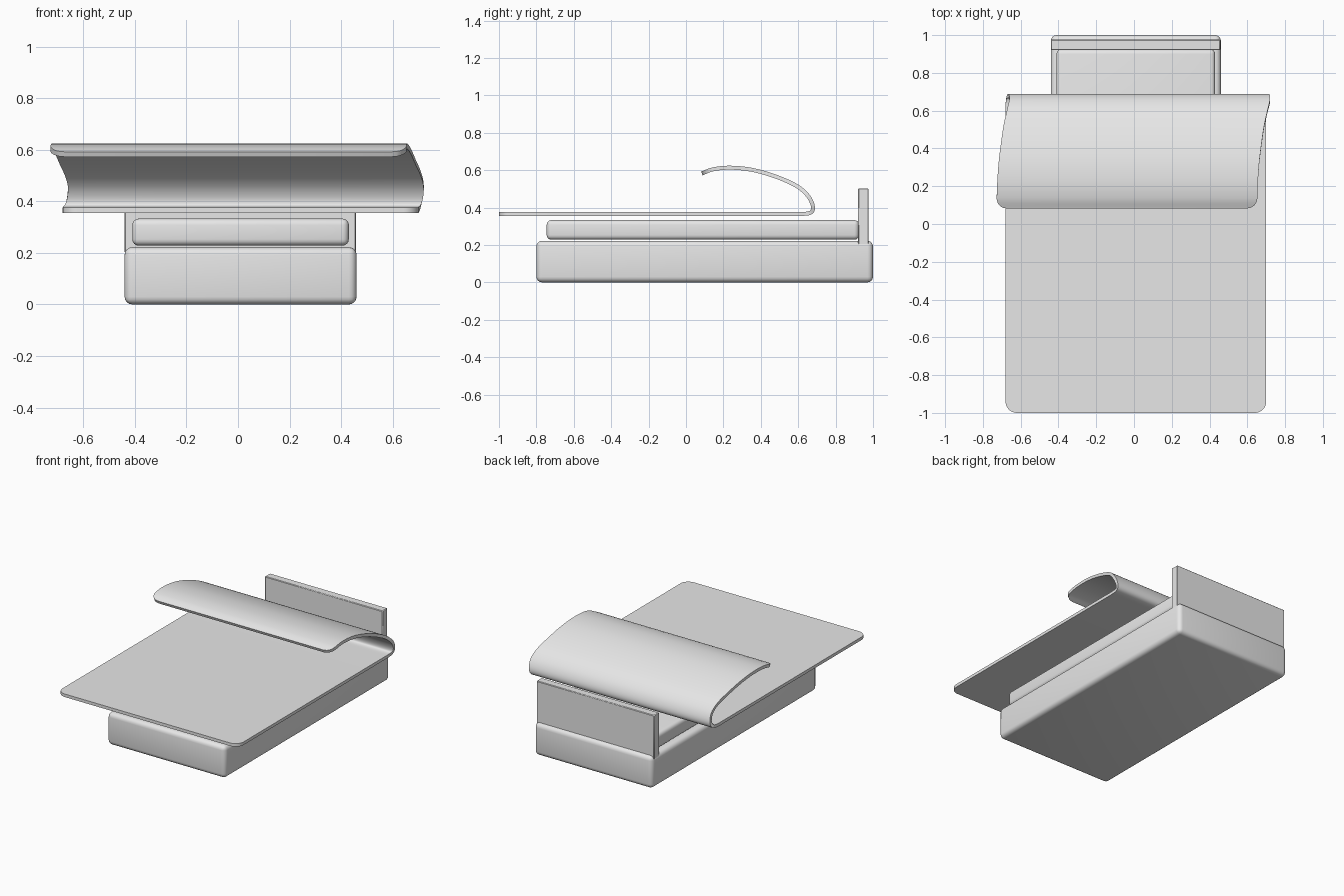
import bpy, bmesh, math
from mathutils import Vector

if "Cube" in bpy.data.objects:
    bpy.data.objects.remove(bpy.data.objects["Cube"])

grey = bpy.data.materials.new("light_grey")
grey.diffuse_color = (0.8, 0.8, 0.8, 1)
grey.use_nodes = True
grey.node_tree.nodes["Principled BSDF"].inputs["Base Color"].default_value = grey.diffuse_color


def finish(ob, angle=40):
    ob.data.materials.append(grey)
    bpy.ops.object.select_all(action='DESELECT')
    ob.select_set(True)
    bpy.context.view_layer.objects.active = ob
    bpy.ops.object.shade_smooth_by_angle(angle=math.radians(angle))


def box(name, lo, hi, bevel, segments=4):
    lo, hi = Vector(lo), Vector(hi)
    bm = bmesh.new()
    bmesh.ops.create_cube(bm, size=1)
    for v in bm.verts:
        v.co = Vector([(lo[i] + hi[i]) / 2 + v.co[i] * (hi[i] - lo[i]) for i in range(3)])
    if bevel:
        bmesh.ops.bevel(bm, geom=bm.edges[:], offset=bevel, segments=segments,
                        profile=0.5, affect='EDGES')
    me = bpy.data.meshes.new(name)
    bm.to_mesh(me)
    bm.free()
    ob = bpy.data.objects.new(name, me)
    bpy.context.collection.objects.link(ob)
    finish(ob)
    return ob


# bed frame, mattress and headboard
box("bed_base", (-0.44, -0.80, 0), (0.46, 1.0, 0.222), 0.03)
box("mattress", (-0.41, -0.745, 0.228), (0.43, 0.925, 0.333), 0.025)
box("headboard", (-0.44, 0.92, 0.20), (0.457, 0.976, 0.502), 0.004, 1)

# blanket: side profile as (y, z, sideways shift), curling back over itself
HALF, R = 0.69, 0.06
profile = [Vector(p) for p in [
    (0.60, .366, .010), (0.655, .369, .012), (0.677, .385, .020), (0.675, .42, .028),
    (0.65, .465, .030), (0.60, .51, .018), (0.52, .55, 0), (0.42, .585, -.015),
    (0.32, .607, -.027), (0.22, .613, -.034), (0.14, .603, -.037), (0.085, .582, -.038)]]


def catmull(a, b, c, d, t):
    return 0.5 * (2 * b + (c - a) * t + (2 * a - 5 * b + 4 * c - d) * t * t
                  + (3 * b - a - 3 * c + d) * t ** 3)


# flat part, with extra rows at the rounded front corners
rows = [Vector((-1 + R * (1 - math.cos(i * math.pi / 16)), .366, .01)) for i in range(9)]
rows += [Vector((-0.5, .366, .01)), Vector((0.2, .366, .01))]
ext = [Vector((0.5, .366, .01))] + profile + [2 * profile[-1] - profile[-2]]
for k in range(1, len(ext) - 2):
    n = 12 if k == len(ext) - 3 else 5
    rows += [catmull(*ext[k - 1:k + 3], i / n) for i in range(n)]
rows.append(profile[-1])

# distance along the sheet, used to round its four corners
dist = [0]
for a, b in zip(rows, rows[1:]):
    dist.append(dist[-1] + (b - a).length)
bm = bmesh.new()
previous = None
for p, s in zip(rows, dist):
    e = min(s, dist[-1] - s, R)
    w = HALF - R + math.sqrt(max(0, R * R - (R - e) ** 2))
    row = [bm.verts.new((p.z + w * f, p.x, p.y)) for f in (-1, -0.5, 0, 0.5, 1)]
    if previous:
        for i in range(4):
            bm.faces.new((previous[i], previous[i + 1], row[i + 1], row[i]))
    previous = row
me = bpy.data.meshes.new("blanket")
bm.to_mesh(me)
bm.free()
blanket = bpy.data.objects.new("blanket", me)
bpy.context.collection.objects.link(blanket)
finish(blanket)
solid = blanket.modifiers.new("thickness", 'SOLIDIFY')
solid.thickness = 0.021
solid.offset = 0
bpy.ops.object.modifier_apply(modifier="thickness")
bpy.ops.object.shade_smooth_by_angle(angle=math.radians(40))
